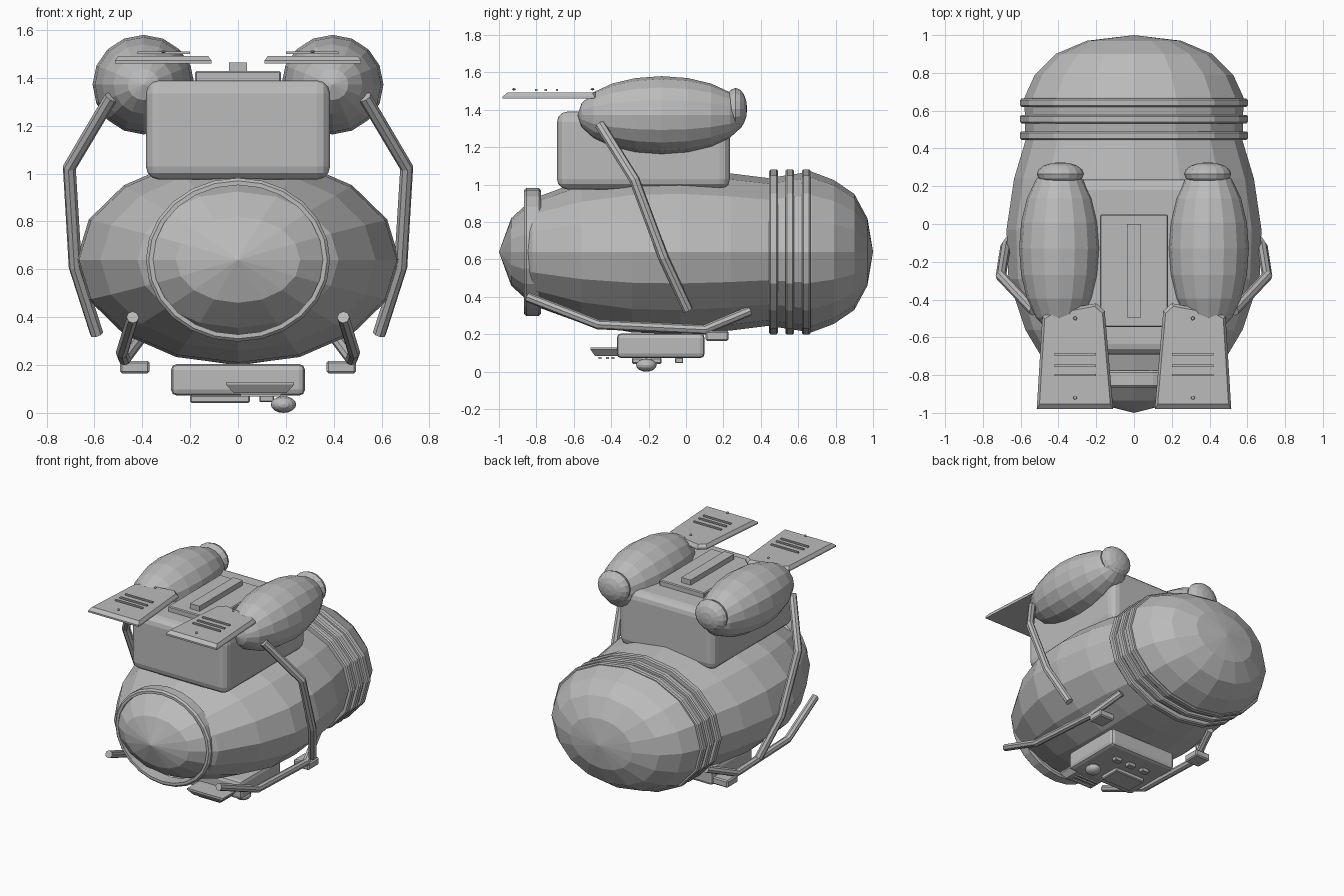
import bpy, bmesh, math
from mathutils import Vector

if "Cube" in bpy.data.objects:
    bpy.data.objects.remove(bpy.data.objects["Cube"])

grey = bpy.data.materials.new("plain_grey")
grey.diffuse_color = (0.5, 0.5, 0.5, 1)
grey.use_nodes = True
grey.node_tree.nodes["Principled BSDF"].inputs["Base Color"].default_value = grey.diffuse_color


def finish(name, bm):
    bmesh.ops.recalc_face_normals(bm, faces=bm.faces)
    me = bpy.data.meshes.new(name)
    bm.to_mesh(me)
    bm.free()
    me.materials.append(grey)
    ob = bpy.data.objects.new(name, me)
    bpy.context.collection.objects.link(ob)
    return ob


def loft(name, profile, cx, cz, n=16, closed=False):
    """Elliptical sections (y, rx, rz) joined along y."""
    bm = bmesh.new()
    rings = []
    for y, rx, rz in profile:
        rings.append([bm.verts.new((cx + rx * math.cos(2 * math.pi * i / n), y,
                                    cz + rz * math.sin(2 * math.pi * i / n))) for i in range(n)])
    pairs = list(zip(rings, rings[1:]))
    if closed:
        pairs.append((rings[-1], rings[0]))
    for a, b in pairs:
        for i in range(n):
            j = (i + 1) % n
            bm.faces.new((a[i], a[j], b[j], b[i]))
    bmesh.ops.remove_doubles(bm, verts=bm.verts, dist=1e-5)
    return finish(name, bm)


def band(name, y0, y1, rx, rz, t, bev, n):
    """Bevelled hoop around the y axis."""
    prof = [(y0, rx - t, rz - t), (y0, rx - bev, rz - bev), (y0 + bev, rx, rz),
            (y1 - bev, rx, rz), (y1, rx - bev, rz - bev), (y1, rx - t, rz - t)]
    return loft(name, prof, 0, 0.64, n, True)


def ellipsoid(name, c, r, n=16, rings=10):
    prof = []
    for k in range(rings + 1):
        a = math.pi * k / rings
        s = math.sin(a) if 0 < k < rings else 0
        prof.append((c[1] - r[1] * math.cos(a), r[0] * s, r[2] * s))
    return loft(name, prof, c[0], c[2], n)


def box(name, x0, x1, y0, y1, z0, z1, bev=0, seg=2):
    bm = bmesh.new()
    bmesh.ops.create_cube(bm, size=1)
    for v in bm.verts:
        v.co = Vector(((x0 + x1) / 2 + v.co.x * (x1 - x0),
                       (y0 + y1) / 2 + v.co.y * (y1 - y0),
                       (z0 + z1) / 2 + v.co.z * (z1 - z0)))
    if bev:
        bmesh.ops.bevel(bm, geom=bm.edges[:], offset=bev, segments=seg,
                        profile=0.5, affect='EDGES')
    return finish(name, bm)


def slab(name, outline, z0, z1, z2, inset):
    """Flat plate whose upper (z2) edge is drawn in by an inset."""
    bm = bmesh.new()
    c = sum((Vector(p) for p in outline), Vector((0, 0))) / len(outline)
    half = max((Vector(p) - c).length for p in outline)
    levels = []
    for z, k in ((z0, 1), (z1, 1), (z2, 1 - inset / half)):
        levels.append([bm.verts.new((*(c + (Vector(p) - c) * k), z)) for p in outline])
    n = len(outline)
    bm.faces.new(levels[0])
    bm.faces.new(levels[-1])
    for a, b in zip(levels, levels[1:]):
        for i in range(n):
            j = (i + 1) % n
            bm.faces.new((a[i], a[j], b[j], b[i]))
    return finish(name, bm)


def tube(name, pts, r):
    cu = bpy.data.curves.new(name, 'CURVE')
    cu.dimensions = '3D'
    cu.fill_mode = 'FULL'
    cu.bevel_depth = r
    cu.bevel_resolution = 2
    cu.use_fill_caps = True
    sp = cu.splines.new('POLY')
    sp.use_smooth = False
    sp.points.add(len(pts) - 1)
    for p, co in zip(sp.points, pts):
        p.co = (*co, 1)
    cu.materials.append(grey)
    ob = bpy.data.objects.new(name, cu)
    bpy.context.collection.objects.link(ob)
    bpy.ops.object.select_all(action='DESELECT')
    ob.select_set(True)
    bpy.context.view_layer.objects.active = ob
    bpy.ops.object.convert(target='MESH')


# Main hull with rear dome
loft("hull", [(-1, 0, 0), (-.935, .26, .18), (-.82, .42, .285), (-.56, .575, .38),
              (-.29, .665, .43), (-.03, .675, .44), (.24, .635, .42), (.44, .575, .395),
              (.67, .58, .43), (.79, .525, .385), (.9, .415, .31), (.97, .25, .18),
              (1, 0, 0)], 0, .64)
# Hull hoops
band("nose_hoop", -.866, -.775, .385, .342, .03, .012, 24)
for i, y in enumerate((.468, .555, .642)):
    band(f"rear_hoop_{i + 1}", y - .023, y + .023, .603, .442, .06, .008, 16)

# Upper housing and its top plates
box("upper_housing", -.385, .385, -.69, .235, .975, 1.39, .055, 3)
box("top_plate", -.18, .18, -.545, .05, 1.37, 1.428, .006, 1)
box("top_bar", -.038, .038, -.495, 0, 1.42, 1.465)

for s, side in ((1, "right"), (-1, "left")):
    # Pod and rear cap
    ellipsoid(f"{side}_pod", (s * .395, -.13, 1.372), (.213, .45, .208))
    ellipsoid(f"{side}_pod_cap", (s * .39, .265, 1.405), (.125, .062, .112), 16, 8)
    # Fin with slots and studs
    pts = [(.11, -.98), (.515, -.98), (.485, -.49), (.44, -.465), (.2, -.42), (.155, -.46)]
    slab(f"{side}_fin", [(s * x, y) for x, y in pts], 1.46, 1.472, 1.492, .03)
    for i, y in enumerate((-.69, -.75, -.8)):
        x = sorted((s * .2, s * .42))
        box(f"{side}_fin_slot_{i + 1}", x[0], x[1], y - .006, y + .006, 1.5, 1.51)
    for i, y in enumerate((-.5, -.92)):
        ellipsoid(f"{side}_fin_stud_{i + 1}", (s * .312, y, 1.51), (.01, .01, .006), 8, 6)
    # Side strut and lower rail
    tube(f"{side}_strut", [(s * x, y, z) for x, y, z in (
        (.53, -.46, 1.32), (.705, -.275, 1.025), (.68, -.12, .61), (.59, .01, .33))], .028)
    tube(f"{side}_rail", [(s * x, y, z) for x, y, z in (
        (.44, -.85, .4), (.485, -.47, .252), (.475, .1, .225), (.4, .34, .325))], .026)
    x = sorted((s * .37, s * .493))
    box(f"{side}_rail_foot", x[0], x[1], .105, .228, .165, .217, .008, 1)

# Belly unit
box("belly_box", -.28, .28, -.37, .1, .072, .205, .025, 2)
box("belly_panel", -.2, .05, -.29, -.13, .042, .075, .006, 1)
for i, x in enumerate((-.12, 0, .12)):
    box(f"belly_button_{i + 1}", x - .03, x + .03, -.058, -.016, .045, .075, .004, 1)
ellipsoid("belly_lens", (.19, -.212, .035), (.053, .055, .035), 16, 8)
# Belly front tray, narrower underneath
slab("belly_tray", [(-.05, -.51), (.235, -.51), (.235, -.3), (-.05, -.3)], .13, .118, .083, .04)
for i, y in enumerate((-.46, -.42, -.39)):
    box(f"tray_slot_{i + 1}", .01, .18, y - .007, y + .007, .068, .078)
